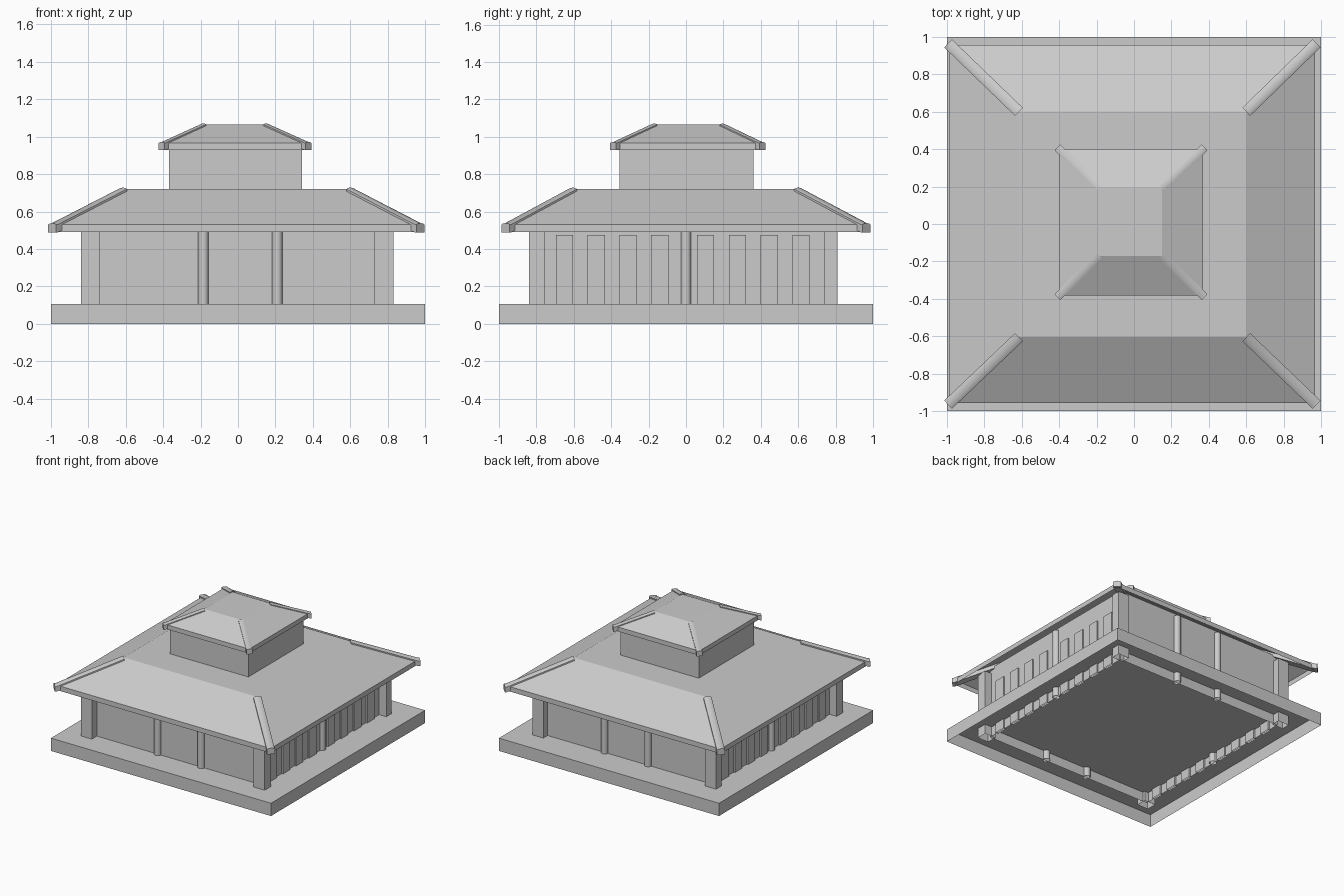
import bpy, bmesh
from mathutils import Vector

cube = bpy.data.objects.get("Cube")
if cube:
    bpy.data.objects.remove(cube, do_unlink=True)

stone = bpy.data.materials.new("plain grey")
stone.use_nodes = True
GREY = (0.6, 0.6, 0.6, 1)
stone.diffuse_color = GREY
stone.node_tree.nodes["Principled BSDF"].inputs["Base Color"].default_value = GREY


def finish(bm, name, smooth=False):
    """Turn a bmesh into a named, coloured object."""
    bmesh.ops.recalc_face_normals(bm, faces=bm.faces)
    mesh = bpy.data.meshes.new(name)
    bm.to_mesh(mesh)
    bm.free()
    mesh.materials.append(stone)
    obj = bpy.data.objects.new(name, mesh)
    bpy.context.collection.objects.link(obj)
    if smooth:
        bpy.ops.object.select_all(action="DESELECT")
        obj.select_set(True)
        bpy.context.view_layer.objects.active = obj
        bpy.ops.object.shade_smooth_by_angle(angle=0.9)
    return obj


def loft(name, sections, cap_start=False, cap_end=False, smooth=False):
    """Skin a series of closed outlines with equal point counts."""
    bm = bmesh.new()
    rings = [[bm.verts.new(p) for p in s] for s in sections]
    n = len(rings[0])
    for a, b in zip(rings, rings[1:]):
        for i in range(n):
            j = (i + 1) % n
            bm.faces.new((a[i], a[j], b[j], b[i]))
    if cap_start:
        bm.faces.new(rings[0][::-1])
    if cap_end:
        bm.faces.new(rings[-1])
    return finish(bm, name, smooth)


def rect(x0, x1, y0, y1, z):
    return [(x0, y0, z), (x1, y0, z), (x1, y1, z), (x0, y1, z)]


def box(name, x, y, z, bottom=False, top=True):
    return loft(name, [rect(*x, *y, z[0]), rect(*x, *y, z[1])], bottom, top)


def hip(name, top, corner, width, rise, drop, overhang):
    """Rounded ridge tile running down a roof corner."""
    top, corner = Vector(top), Vector(corner)
    run = (corner - top) * Vector((1, 1, 0))
    out = run.normalized()
    side = Vector((-out.y, out.x, 0))
    profile = [(-1, -drop), (-1, 0), (-0.6, rise * 0.8), (0, rise),
               (0.6, rise * 0.8), (1, 0), (1, -drop)]
    ends = [top, corner, corner + out * overhang]
    sections = [[p + side * (s * width) + Vector((0, 0, z)) for s, z in profile] for p in ends]
    loft(name, sections, True, True, smooth=True)


def roof(name, eave, flat, z_eave, z_edge, z_top, width, rise, drop, overhang):
    """Open-bottomed hipped roof with a flat top and four hip tiles."""
    loft(name, [rect(*eave, z_eave), rect(*eave, z_edge), rect(*flat, z_top)], cap_end=True)
    for i, ex in enumerate(eave[:2]):
        for j, ey in enumerate(eave[2:]):
            label = ("front", "back")[j] + "_" + ("right", "left")[i]
            hip(f"{name}_hip_{label}", (flat[i], flat[2 + j], z_top),
                (ex, ey, z_edge), width, rise, drop, overhang)


def column(name, x, y, r=0.028):
    bm = bmesh.new()
    bmesh.ops.create_cone(bm, segments=16, radius1=r, radius2=r, depth=0.57, cap_ends=False)
    bmesh.ops.translate(bm, verts=bm.verts, vec=(x, y, 0.315))
    finish(bm, name, smooth=True)


# Plinth, hollow underneath
box("plinth", (-1, 1), (-1, 1), (0, 0.105))

# Hall walls, open tube running into the plinth
WALL = 0.77
box("hall_walls", (-WALL - 0.005, WALL - 0.005), (-WALL - 0.005, WALL - 0.015), (0.025, 0.62), top=False)

# Corner posts
for px in ((-0.84, -0.74), (0.73, 0.83)):
    for py in ((-0.84, -0.755), (0.74, 0.81)):
        side = ("left" if px[0] > 0 else "right")
        face = ("back" if py[0] > 0 else "front")
        box(f"post_{face}_{side}", px, py, (0.025, 0.57))

# Round columns: two on front and back, one on each side
for face, y in (("front", -WALL - 0.005), ("back", WALL - 0.015)):
    for side, x in (("right", -0.185), ("left", 0.21)):
        column(f"column_{face}_{side}", x, y)
for side, x in (("right", -WALL - 0.005), ("left", WALL - 0.005)):
    column(f"column_{side}", x, 0.0)

# Shutter panels along both sides
for side, x in (("right", -WALL - 0.005), ("left", WALL - 0.005)):
    for half in (-0.65, 0.105):
        for k in range(4):
            y = half + k * 0.17
            box(f"shutter_{side}", (x - 0.012, x + 0.012), (y - 0.046, y + 0.046), (0.025, 0.475))

# Main roof
roof("main_roof", (-0.985, 0.967, -0.957, 0.957), (-0.615, 0.6, -0.605, 0.6),
     0.49, 0.53, 0.72, 0.03, 0.008, 0.042, 0.012)

# Upper storey
box("upper_walls", (-0.37, 0.343), (-0.355, 0.362), (0.72, 0.95), top=False)
roof("upper_roof", (-0.402, 0.37, -0.383, 0.402), (-0.185, 0.15, -0.17, 0.195),
     0.93, 0.967, 1.066, 0.022, 0.004, 0.038, 0.01)
